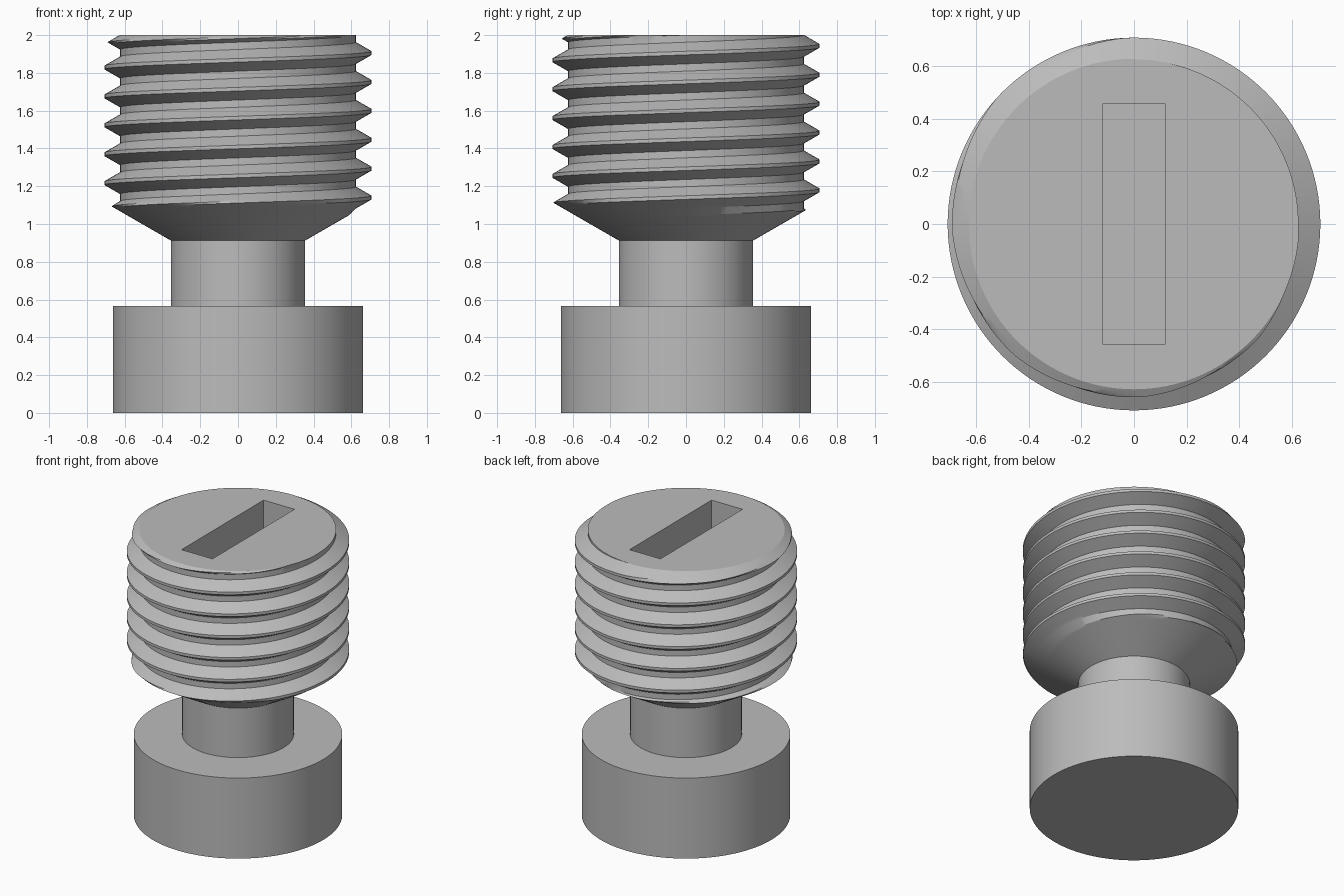
import bpy, bmesh
from math import sin, cos, pi, radians

cube = bpy.data.objects.get("Cube")
if cube:
    bpy.data.objects.remove(cube, do_unlink=True)

SEGMENTS = 128
HEAD_RADIUS, HEAD_TOP = 0.663, 0.565
NECK_RADIUS = 0.355
BODY_BOTTOM, BODY_TOP = 0.912, 2.0
CREST, ROOT, PITCH, CREST_START = 0.707, 0.624, 0.153, 1.14
CHAMFER_SLOPE = 0.577
TOP_RADIUS = 0.627
SLOT_WIDTH, SLOT_LENGTH, SLOT_DEPTH = 0.24, 0.91, 0.3

steel = bpy.data.materials.new("grey steel")
steel.use_nodes = True
grey = (0.5, 0.5, 0.5, 1)
steel.diffuse_color = grey
steel.node_tree.nodes["Principled BSDF"].inputs["Base Color"].default_value = grey


def select_only(obj):
    bpy.ops.object.select_all(action='DESELECT')
    obj.select_set(True)
    bpy.context.view_layer.objects.active = obj


def shade(obj):
    select_only(obj)
    bpy.ops.object.shade_smooth_by_angle(angle=radians(25))


def cylinder(name, radius, bottom, top):
    bpy.ops.mesh.primitive_cylinder_add(
        vertices=SEGMENTS, radius=radius, depth=top - bottom,
        location=(0, 0, (bottom + top) / 2))
    obj = bpy.context.object
    obj.name = name
    obj.data.materials.append(steel)
    shade(obj)
    return obj


def thread_radius(offset):
    """Radius at a height offset from the nearest crest."""
    flank = (abs(offset) / PITCH - 1 / 16) / (3 / 8 - 1 / 16)
    return CREST + (ROOT - CREST) * min(max(flank, 0), 1)


# Head and neck
cylinder("head", HEAD_RADIUS, 0, HEAD_TOP)
cylinder("neck", NECK_RADIUS, HEAD_TOP - 0.03, BODY_BOTTOM + 0.03)

# Threaded body: helical grid trimmed by a cone at each end
flank_steps = [1 / 16 + 5 / 16 * i / 5 for i in range(6)]
fractions = [-f for f in reversed(flank_steps)] + flank_steps
bm = bmesh.new()
columns = []
for i in range(SEGMENTS + 1):
    turn = i / SEGMENTS
    column = []
    for n in range(-4, 9):
        crest_z = CREST_START + PITCH * (n + turn)
        for f in fractions:
            z = min(max(crest_z + f * PITCH, BODY_BOTTOM), BODY_TOP)
            offset = (z - crest_z + PITCH / 2) % PITCH - PITCH / 2
            r = min(thread_radius(offset),
                    NECK_RADIUS + (z - BODY_BOTTOM) / CHAMFER_SLOPE,
                    TOP_RADIUS + (BODY_TOP - z) / CHAMFER_SLOPE)
            a = 2 * pi * turn
            column.append(bm.verts.new((r * cos(a), r * sin(a), z)))
    columns.append(column)
for c, d in zip(columns, columns[1:]):
    for k in range(len(c) - 1):
        bm.faces.new((c[k], d[k], d[k + 1], c[k + 1]))
bmesh.ops.remove_doubles(bm, verts=bm.verts, dist=0.0001)
bmesh.ops.holes_fill(bm, edges=[e for e in bm.edges if e.is_boundary], sides=0)
bmesh.ops.recalc_face_normals(bm, faces=bm.faces)
mesh = bpy.data.meshes.new("threaded_body")
bm.to_mesh(mesh)
bm.free()
mesh.materials.append(steel)
body = bpy.data.objects.new("threaded_body", mesh)
bpy.context.collection.objects.link(body)

# Driver slot cut into the top
bpy.ops.mesh.primitive_cube_add(size=1, location=(0, 0, BODY_TOP))
cutter = bpy.context.object
cutter.name = "slot_cutter"
cutter.scale = (SLOT_WIDTH, SLOT_LENGTH, SLOT_DEPTH * 2)
cutter.hide_render = True
cutter.data.materials.append(steel)
select_only(body)
cut = body.modifiers.new("slot", 'BOOLEAN')
cut.operation = 'DIFFERENCE'
cut.solver = 'EXACT'
cut.object = cutter
bpy.ops.object.modifier_apply(modifier=cut.name)
bpy.data.objects.remove(cutter, do_unlink=True)
shade(body)
